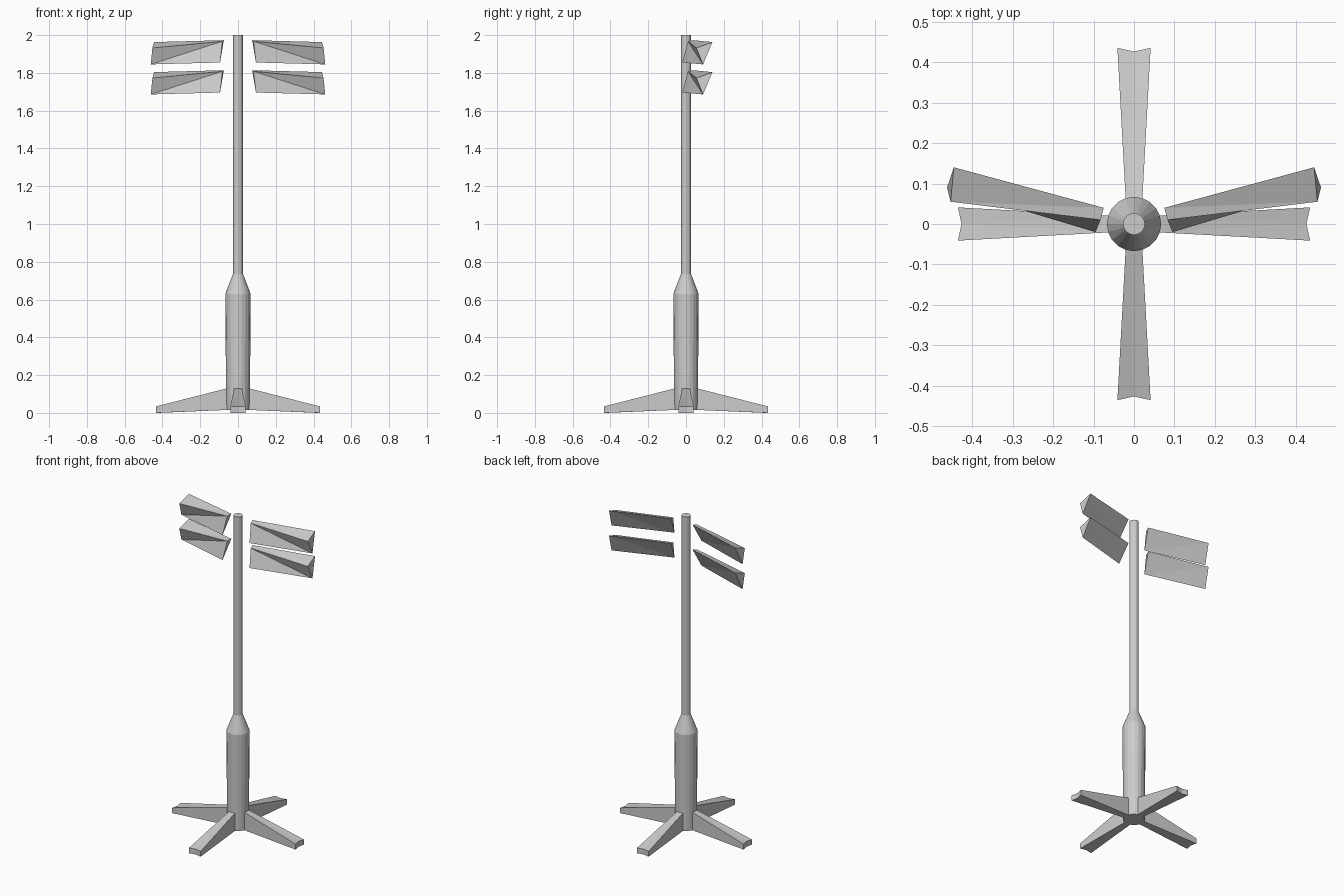
import bpy, bmesh, math
from mathutils import Matrix, Vector

cube = bpy.data.objects.get("Cube")
if cube:
    bpy.data.objects.remove(cube, do_unlink=True)

GREY = (0.6, 0.6, 0.6, 1.0)
metal = bpy.data.materials.new("light_grey_metal")
metal.use_nodes = True
metal.diffuse_color = GREY
metal.node_tree.nodes["Principled BSDF"].inputs["Base Color"].default_value = GREY


def finish(name, bm):
    """Turn a bmesh into a named, flat-shaded object."""
    bmesh.ops.recalc_face_normals(bm, faces=bm.faces)
    mesh = bpy.data.meshes.new(name)
    bm.to_mesh(mesh)
    bm.free()
    mesh.materials.append(metal)
    obj = bpy.data.objects.new(name, mesh)
    bpy.context.collection.objects.link(obj)
    return obj


def lathe(name, profile, sides=20):
    """Capped solid of revolution from (radius, z) pairs."""
    bm = bmesh.new()
    rings = []
    for r, z in profile:
        rings.append([bm.verts.new((r * math.cos(math.tau * i / sides),
                                    r * math.sin(math.tau * i / sides), z))
                      for i in range(sides)])
    for low, high in zip(rings, rings[1:]):
        for i in range(sides):
            j = (i + 1) % sides
            bm.faces.new((low[i], low[j], high[j], high[i]))
    bm.faces.new(rings[0])
    bm.faces.new(rings[-1])
    return finish(name, bm)


def leg(name, angle):
    """Tapered foot that widens outward and ends in a shallow notch."""
    bm = bmesh.new()
    plan = [(0.05, -0.02), (0.435, -0.041), (0.426, 0), (0.435, 0.041), (0.05, 0.02)]
    spin = Matrix.Rotation(angle, 3, "Z")
    low, high = [], []
    for r, w in plan:
        inner = r < 0.1
        low.append(bm.verts.new(spin @ Vector((r, w, 0.016 if inner else 0))))
        high.append(bm.verts.new(spin @ Vector((r, w, 0.132 if inner else 0.034))))
    for i in range(len(plan)):
        j = (i + 1) % len(plan)
        bm.faces.new((low[i], low[j], high[j], high[i]))
    for ring in (low, high):
        bm.faces.new((ring[0], ring[1], ring[2]))
        bm.faces.new((ring[0], ring[2], ring[4]))
        bm.faces.new((ring[2], ring[3], ring[4]))
    return finish(name, bm)


def lamp(name, side, drop):
    """Twisted three-sided lamp housing, mirrored by side."""
    bm = bmesh.new()
    inner = [(0.075, 0.04, 1.973), (0.083, 0.01, 1.967), (0.095, -0.02, 1.855)]
    outer = [(0.445, 0.14, 1.963), (0.453, 0.055, 1.932), (0.462, 0.09, 1.845)]
    a, b, c = [bm.verts.new((side * x, y, z - drop)) for x, y, z in inner]
    d, e, f = [bm.verts.new((side * x, y, z - drop)) for x, y, z in outer]
    for tri in ((a, b, c), (d, e, f),      # ends
                (a, b, e), (a, e, d),      # top
                (b, c, f), (b, f, e),      # front
                (a, d, c), (d, f, c)):     # back
        bm.faces.new(tri)
    return finish(name, bm)


# Post: thick lower sleeve, conical shoulder and slim mast
lathe("base_column", [(0.063, 0.016), (0.067, 0.63), (0.027, 0.735)])
lathe("mast", [(0.027, 0.7), (0.027, 2.0)])

# Four feet
for i, label in enumerate(("left", "back", "right", "front")):
    leg(label + "_leg", i * math.pi / 2)

# Two rows of lamps on each side
for side, label in ((1, "left"), (-1, "right")):
    for drop, row in ((0, "upper"), (0.159, "lower")):
        lamp(f"{row}_{label}_lamp", side, drop)
